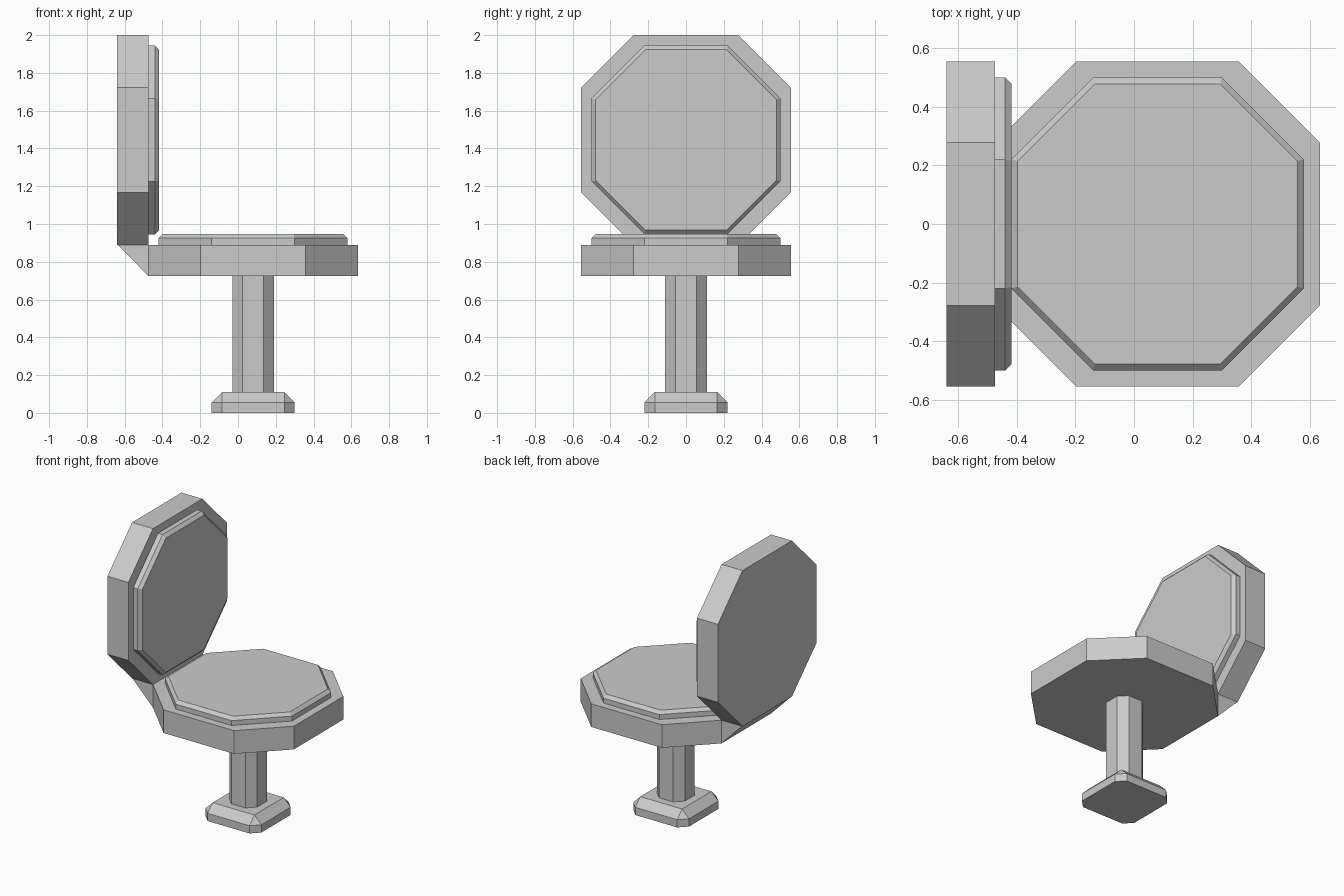
import bpy, bmesh
from math import pi
from mathutils import Matrix

if "Cube" in bpy.data.objects:
    bpy.data.objects.remove(bpy.data.objects["Cube"])

CX = 0.08  # seat centre in x


def loft(name, rings, matrix):
    """Stack chamfered-square rings (half width, corner start, height) into a closed solid."""
    bm = bmesh.new()
    loops = []
    for h, c, z in rings:
        pts = [(h, -c), (h, c), (c, h), (-c, h), (-h, c), (-h, -c), (-c, -h), (c, -h)]
        loops.append([bm.verts.new((x, y, z)) for x, y in pts])
    for a, b in zip(loops, loops[1:]):
        for i in range(8):
            j = (i + 1) % 8
            bm.faces.new((a[i], a[j], b[j], b[i]))
    bm.faces.new(loops[0][::-1])
    bm.faces.new(loops[-1])
    bmesh.ops.remove_doubles(bm, verts=bm.verts, dist=0.0005)
    finish(name, bm, matrix)


def finish(name, bm, matrix=Matrix()):
    bm.transform(matrix)
    bmesh.ops.recalc_face_normals(bm, faces=bm.faces)
    mesh = bpy.data.meshes.new(name)
    bm.to_mesh(mesh)
    bm.free()
    bpy.context.collection.objects.link(bpy.data.objects.new(name, mesh))


# Pedestal: bevelled foot and octagonal post
stand = Matrix.Translation((CX, 0, 0))
loft("foot", [(0.22, 0.165, 0), (0.22, 0.165, 0.055), (0.165, 0.165, 0.11)], stand)
loft("post", [(0.11, 0.055, 0.11), (0.11, 0.055, 0.725)], stand)

# Seat and backrest share the same octagonal pad with a raised cushion
seat = Matrix.Translation((CX, 0, 0.725))
back = Matrix.Translation((-0.64, 0, 1.445)) @ Matrix.Rotation(pi / 2, 4, 'Y')
for part, m in (("seat", seat), ("backrest", back)):
    loft(part, [(0.555, 0.278, 0), (0.555, 0.278, 0.165)], m)
    loft(part + "_cushion", [(0.5, 0.22, 0.165), (0.5, 0.22, 0.2), (0.478, 0.215, 0.222)], m)

# Wedge hinge joining the seat to the backrest
bm = bmesh.new()
profile = [(-0.637, 0.89), (-0.475, 0.725), (-0.475, 0.89)]
face = bm.faces.new([bm.verts.new((x, -0.278, z)) for x, z in profile])
ext = bmesh.ops.extrude_face_region(bm, geom=[face], use_keep_orig=True)
moved = [g for g in ext["geom"] if isinstance(g, bmesh.types.BMVert)]
bmesh.ops.translate(bm, verts=moved, vec=(0, 0.556, 0))
finish("hinge_wedge", bm)
